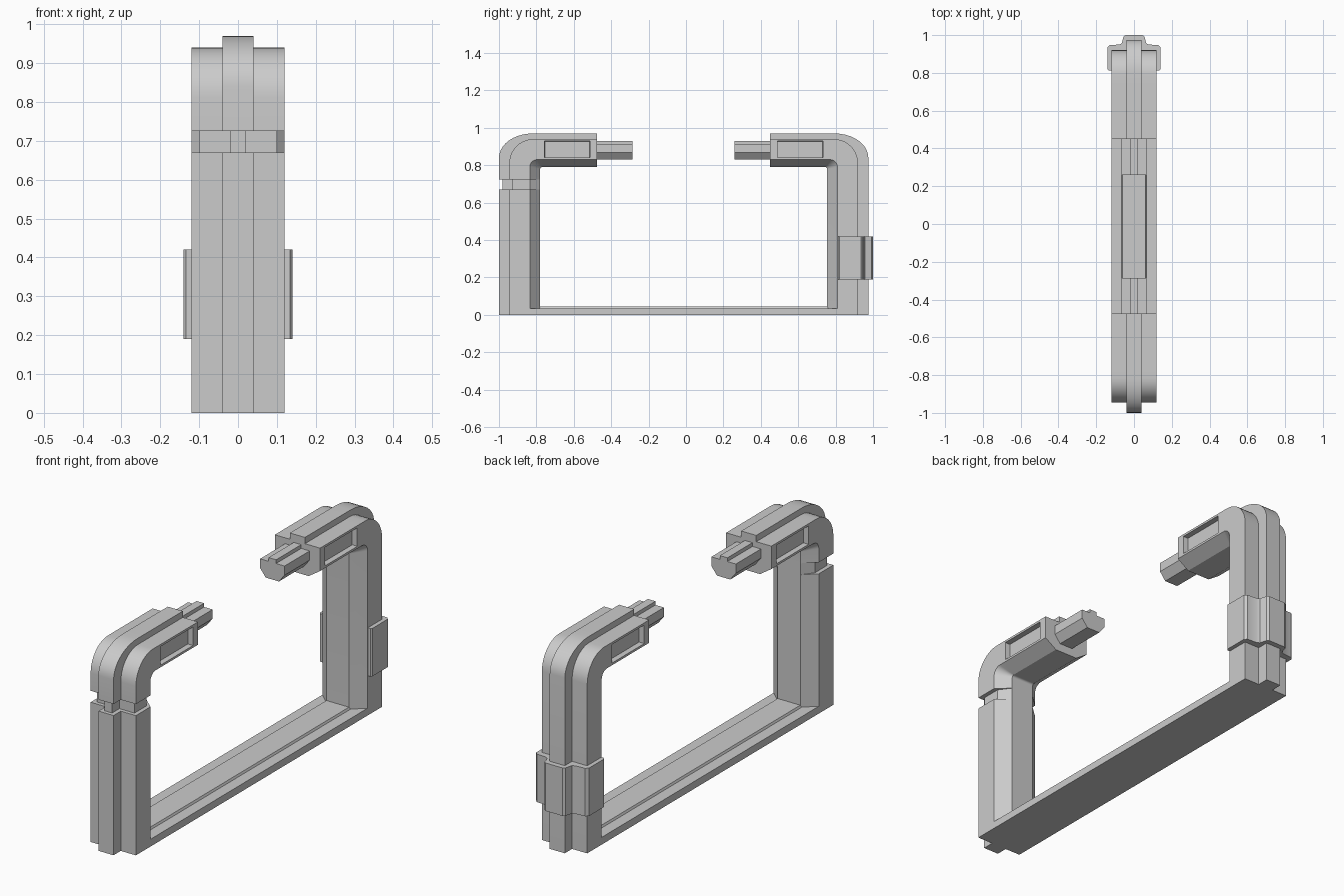
import bpy, bmesh, math

if "Cube" in bpy.data.objects:
    bpy.data.objects.remove(bpy.data.objects["Cube"])

CY = -0.0125   # the two posts mirror about this y
ARC = 10

# x, distance of post from centre, arm height, corner radii, x inset, outward inset (neck)
HALF = [
    (0.04, 0.9875, 0.97, 0.18, 0.13, 0.02, 0.018),   # ridge crest
    (0.04, 0.9325, 0.94, 0.13, 0.13, 0.02, 0.018),   # ridge foot
    (0.12, 0.9325, 0.94, 0.13, 0.13, 0.02, 0.018),   # outer side edge
    (0.12, 0.8225, 0.83, 0.04, 0.04, 0.02, 0.0),     # inner side edge
    (0.06, 0.7675, 0.79, 0.01, 0.01, 0.0, 0.0),      # inner flat
]


def finish(bm, name):
    bmesh.ops.remove_doubles(bm, verts=bm.verts, dist=1e-5)
    bmesh.ops.recalc_face_normals(bm, faces=bm.faces)
    me = bpy.data.meshes.new(name)
    bm.to_mesh(me)
    bm.free()
    ob = bpy.data.objects.new(name, me)
    bpy.context.collection.objects.link(ob)
    bpy.ops.object.select_all(action='DESELECT')
    ob.select_set(True)
    bpy.context.view_layer.objects.active = ob
    bpy.ops.object.shade_smooth_by_angle(angle=math.radians(25))
    return ob


def skin(bm, rings):
    rows = [[bm.verts.new(p) for p in r] for r in rings]
    n = len(rows[0])
    for a, b in zip(rows, rows[1:]):
        for i in range(n):
            j = (i + 1) % n
            bm.faces.new((a[i], a[j], b[j], b[i]))
    bm.faces.new(rows[0])
    bm.faces.new(rows[-1][::-1])


def prism(name, half, to3d, ends):
    outline = half + [(-x, h) for x, h in reversed(half)]
    bm = bmesh.new()
    skin(bm, [[to3d(x, h, e) for x, h in outline] for e in ends])
    return finish(bm, name)


def path(p, neck):
    x, u, z, ru, rz, ix, iu = p
    pts = [(x, u, 0)]
    if neck:
        pts += [(x, u, 0.67), (x - ix, u - iu, 0.67),
                (x - ix, u - iu, 0.725), (x, u, 0.725)]
    for k in range(ARC + 1):
        a = math.pi / 2 * k / ARC
        pts.append((x, u - ru * (1 - math.cos(a)), z - rz * (1 - math.sin(a))))
    return pts + [(x, v, z) for v in (0.755, 0.49, 0.4625)]


def bent_post(name, s, neck):
    cols = [path(p, neck) for p in HALF]
    cols += [[(-x, u, z) for x, u, z in c] for c in reversed(cols)]
    bm = bmesh.new()
    skin(bm, [[(x, CY + s * u, z) for x, u, z in row] for row in zip(*cols)])
    bmesh.ops.remove_doubles(bm, verts=bm.verts, dist=1e-5)
    bmesh.ops.recalc_face_normals(bm, faces=bm.faces)
    # recessed slots in both sides of the arm
    slots = []
    for f in bm.faces:
        c = f.calc_center_median()
        if abs(abs(c.x) - 0.12) < 1e-4 and abs(s * (c.y - CY) - 0.6225) < 0.01:
            slots.append(f)
    bmesh.ops.inset_individual(bm, faces=slots, thickness=0.015)
    bmesh.ops.inset_individual(bm, faces=slots, thickness=0.003, depth=-0.025)
    return finish(bm, name)


# Posts with arms, and the prong at each arm end
PRONG = [(0.02, 0.93), (0.02, 0.912), (0.065, 0.912), (0.065, 0.868), (0.035, 0.83)]
for label, s, neck in (("front", -1, True), ("back", 1, False)):
    bent_post(label + "_post", s, neck)
    prism(label + "_prong", PRONG,
          lambda x, h, e, s=s: (x, CY + s * e, h), (0.47, 0.2725))

# Floor plate with a low raised centre strip
FLOOR = [(0.06, 0.045), (0.065, 0.035), (0.12, 0.035), (0.12, 0.0)]
prism("base_plate", FLOOR, lambda x, h, e: (x, CY + e, h), (-0.8225, 0.8225))

# Clip wrapped round the back post
CLIP = [(0.045, 1.0), (0.055, 0.993), (0.065, 0.957), (0.078, 0.95), (0.128, 0.947),
        (0.14, 0.935), (0.14, 0.82), (0.134, 0.812)]
prism("post_clip", CLIP, lambda x, h, e: (x, h, e), (0.19, 0.42))
